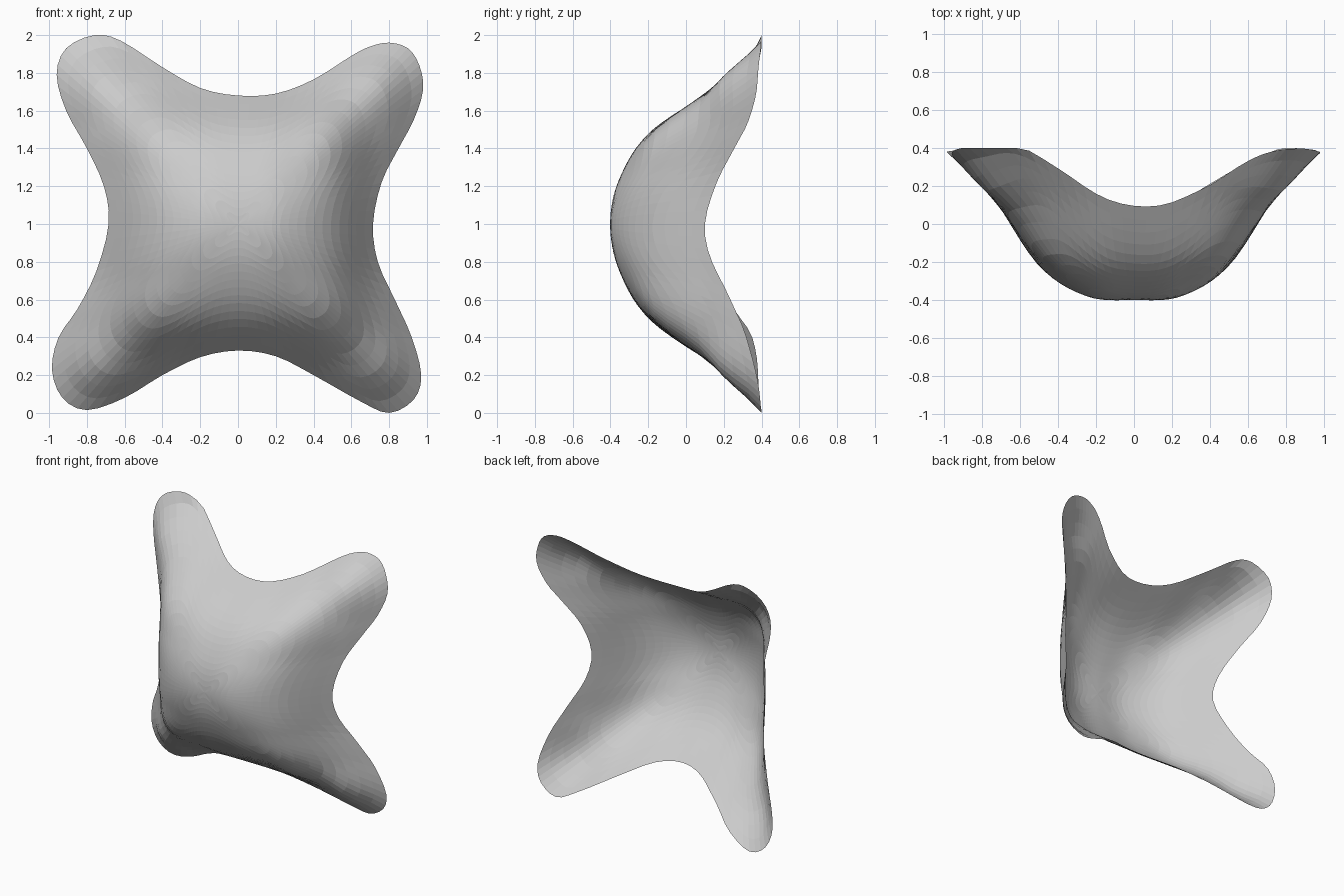
import bpy, bmesh
from mathutils import Vector

if "Cube" in bpy.data.objects:
    bpy.data.objects.remove(bpy.data.objects["Cube"])

# Front outline of the stretched sheet (x, z), clockwise from the top middle
OUTLINE = [
    (0.0, 1.68), (0.2, 1.69), (0.4, 1.765), (0.6, 1.89), (0.7, 1.94), (0.8, 1.96),
    (0.9, 1.93), (0.96, 1.84), (0.98, 1.71), (0.93, 1.55), (0.85, 1.4), (0.76, 1.22),
    (0.715, 1.0), (0.74, 0.8), (0.83, 0.6), (0.92, 0.4), (0.97, 0.2), (0.93, 0.07),
    (0.8, 0.0), (0.65, 0.06), (0.4, 0.2), (0.2, 0.3), (0.0, 0.33), (-0.2, 0.295),
    (-0.4, 0.2), (-0.6, 0.08), (-0.8, 0.015), (-0.93, 0.08), (-0.985, 0.23), (-0.95, 0.4),
    (-0.85, 0.55), (-0.75, 0.75), (-0.685, 1.0), (-0.71, 1.2), (-0.8, 1.4), (-0.91, 1.6),
    (-0.96, 1.79), (-0.91, 1.93), (-0.76, 2.0), (-0.62, 1.97), (-0.4, 1.83), (-0.2, 1.72),
]
# Depth behind the front-most point over one quarter: rows by |x|, columns by |z|, step 0.25
DEPTH = [
    (0.00, 0.05, 0.215, 0.58, 0.95),
    (0.02, 0.07, 0.22, 0.58, 0.92),
    (0.18, 0.20, 0.28, 0.56, 0.85),
    (0.55, 0.55, 0.54, 0.58, 0.81),
    (0.85, 0.82, 0.80, 0.79, 0.83),
]
SUB, RINGS = 3, 16


def spline(a, b, c, d, t):
    """Catmull-Rom interpolation between b and c."""
    return 0.5 * (2 * b + (c - a) * t + (2 * a - 5 * b + 4 * c - d) * t ** 2
                  + (3 * b - a - 3 * c + d) * t ** 3)


def smooth_loop(pts, sub):
    pts, n = [Vector(p) for p in pts], len(pts)
    return [spline(*(pts[(i + k) % n] for k in (-1, 0, 1, 2)), s / sub)
            for i in range(n) for s in range(sub)]


def sample(row, u):
    """Smooth lookup in a row of values mirrored at 0."""
    i = min(int(u / 0.25), 3)
    vals = [row[1], *row, row[4] + 0.5 * (row[4] - row[3])]
    return spline(*vals[i:i + 4], u / 0.25 - i)


def sheet_point(edge, t):
    """Point at fraction t from the centre to the edge; bulges towards -y."""
    x, z = edge.x * t, (edge.y - 1) * t
    v = abs(z + 0.015 * t)
    d = sample([sample(row, v) for row in DEPTH], abs(x))
    return (x, min(d - 0.4, 0.4), 1 + z)


# Sheet: rings from the centre to the outline
loop = smooth_loop(OUTLINE, SUB)
n = len(loop)
bm = bmesh.new()
centre = bm.verts.new((0, -0.4, 1))
rings = [[bm.verts.new(sheet_point(e, k / RINGS)) for e in loop] for k in range(1, RINGS + 1)]
for i in range(n):
    j = (i + 1) % n
    bm.faces.new((centre, rings[0][i], rings[0][j]))
    for a, b in zip(rings, rings[1:]):
        bm.faces.new((a[j], a[i], b[i], b[j]))

# Outer side of the sheet faces the front
bmesh.ops.recalc_face_normals(bm, faces=bm.faces)
bm.faces.ensure_lookup_table()
bm.normal_update()
if bm.faces[0].normal.y > 0:
    bmesh.ops.reverse_faces(bm, faces=bm.faces)

mesh = bpy.data.meshes.new("stretched_sheet")
bm.to_mesh(mesh)
bm.free()
sheet = bpy.data.objects.new("stretched_sheet", mesh)
bpy.context.collection.objects.link(sheet)
